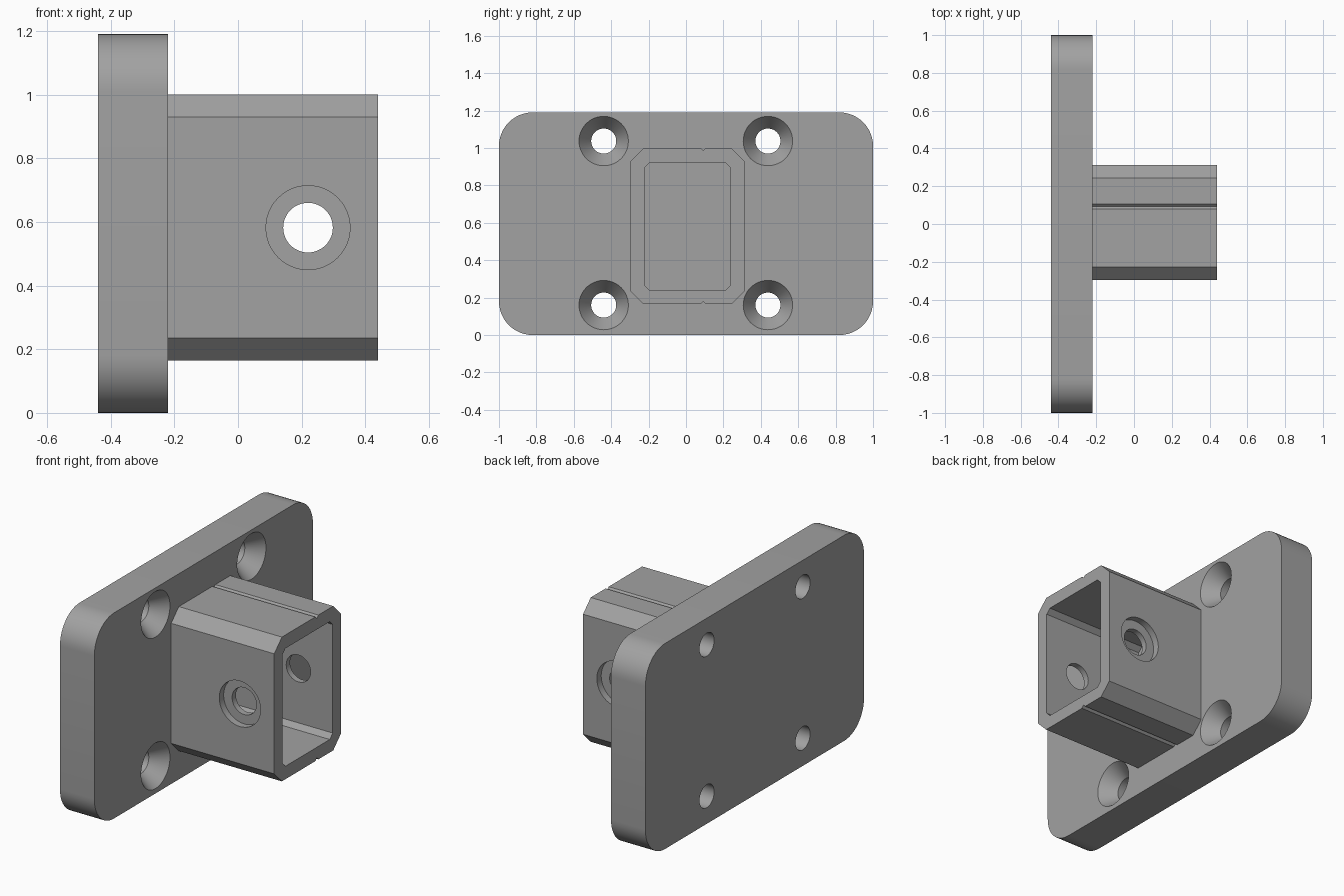
import bpy, bmesh, math
from mathutils import Matrix, Vector

if "Cube" in bpy.data.objects:
    bpy.data.objects.remove(bpy.data.objects["Cube"])

gray = bpy.data.materials.new("plain gray")
gray.diffuse_color = (0.36, 0.36, 0.36, 1)
gray.use_nodes = True
gray.node_tree.nodes["Principled BSDF"].inputs["Base Color"].default_value = gray.diffuse_color


def to_object(name, bm):
    bmesh.ops.recalc_face_normals(bm, faces=bm.faces)
    mesh = bpy.data.meshes.new(name)
    bm.to_mesh(mesh)
    bm.free()
    mesh.materials.append(gray)
    obj = bpy.data.objects.new(name, mesh)
    bpy.context.collection.objects.link(obj)
    return obj


def extrude_x(name, outline, x0, x1):
    """Prism along x from a (y, z) outline."""
    bm = bmesh.new()
    face = bm.faces.new([bm.verts.new((x0, y, z)) for y, z in outline])
    new = bmesh.ops.extrude_face_region(bm, geom=[face])["geom"]
    bmesh.ops.translate(bm, vec=(x1 - x0, 0, 0),
                        verts=[v for v in new if isinstance(v, bmesh.types.BMVert)])
    return to_object(name, bm)


def rounded(y0, y1, z0, z1, r, steps):
    """Rectangle with rounded corners (one step makes a chamfer)."""
    pts = []
    corners = [(y1 - r, z1 - r), (y0 + r, z1 - r), (y0 + r, z0 + r), (y1 - r, z0 + r)]
    for q, (cy, cz) in enumerate(corners):
        for i in range(steps + 1):
            a = math.pi / 2 * (q + i / steps)
            pts.append((cy + r * math.cos(a), cz + r * math.sin(a)))
    return pts


def turned(name, profile, axis, loc, n=48):
    """Solid of revolution; profile holds (radius, distance along axis)."""
    bm = bmesh.new()
    rot = Vector((0, 0, 1)).rotation_difference(Vector(axis)).to_matrix().to_4x4()
    rings = [[bm.verts.new((r * math.cos(2 * math.pi * i / n),
                            r * math.sin(2 * math.pi * i / n), h)) for i in range(n)]
             for r, h in profile]
    for a, b in zip(rings, rings[1:]):
        for i in range(n):
            j = (i + 1) % n
            bm.faces.new((a[i], a[j], b[j], b[i]))
    bm.faces.new(rings[0])
    bm.faces.new(rings[-1])
    bm.transform(Matrix.Translation(loc) @ rot)
    return to_object(name, bm)


def cut(obj, cutters):
    for c in cutters:
        mod = obj.modifiers.new("cut", 'BOOLEAN')
        mod.operation, mod.solver, mod.object = 'DIFFERENCE', 'EXACT', c
    bpy.context.view_layer.update()
    mesh = bpy.data.meshes.new_from_object(
        obj.evaluated_get(bpy.context.evaluated_depsgraph_get()))
    obj.modifiers.clear()
    obj.data = mesh
    for c in cutters:
        bpy.data.objects.remove(c)
    bpy.ops.object.select_all(action='DESELECT')
    obj.select_set(True)
    bpy.context.view_layer.objects.active = obj
    bpy.ops.object.shade_smooth_by_angle(angle=math.radians(25))


# Wall plate with four countersunk screw holes
FACE, BACK, END = -0.22, -0.44, 0.44
plate = extrude_x("wall_plate", rounded(-1, 1, 0, 1.19, 0.18, 12), BACK, FACE)
sink = [(0.067, -0.3), (0.067, -0.09), (0.132, 0.0), (0.132, 0.05)]
cut(plate, [turned("screw_hole", sink, (1, 0, 0), (FACE, y, z))
            for y in (-0.44, 0.438) for z in (0.16, 1.037)])

# Chamfered socket outline with a small V groove along top and bottom
Y0, Y1, Z0, Z1 = -0.297, 0.313, 0.165, 1.0
outline = rounded(Y0, Y1, Z0, Z1, 0.07, 1)
groove_top = [(0.107, Z1), (0.093, Z1 - 0.014), (0.079, Z1)]
groove_bottom = [(0.079, Z0), (0.093, Z0 + 0.014), (0.107, Z0)]
outline = outline[:2] + groove_top + outline[2:6] + groove_bottom + outline[6:]
socket = extrude_x("square_socket", outline, FACE, END)

# Hollow inside and cross-bolt holes with counterbores on both sides
hollow = extrude_x("hollow", rounded(-0.222, 0.238, 0.24, 0.922, 0.027, 1), FACE - 0.1, END + 0.1)
bore = 0.04
bolt = [(0.132, Y0 - 0.1), (0.132, Y0 + bore), (0.078, Y0 + bore),
        (0.078, Y1 - bore), (0.132, Y1 - bore), (0.132, Y1 + 0.1)]
cut(socket, [hollow, turned("bolt_hole", bolt, (0, 1, 0), (0.22, 0, 0.582))])
